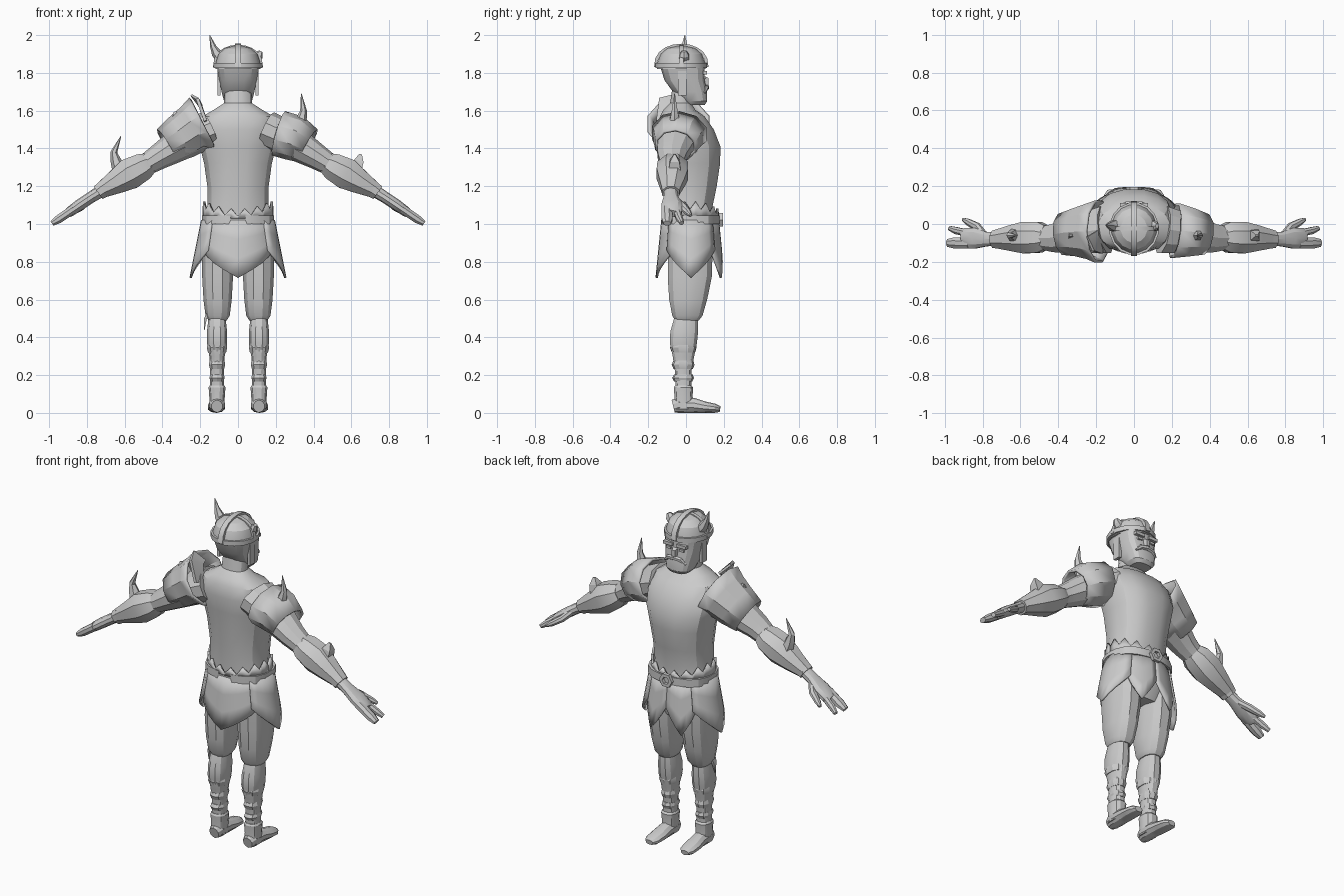
import bpy, bmesh, math
from mathutils import Vector

grey = bpy.data.materials.new("plain grey")
grey.diffuse_color = (0.6, 0.6, 0.6, 1)


def finish(name, bm, thick=0, angle=25):
    bmesh.ops.recalc_face_normals(bm, faces=bm.faces)
    me = bpy.data.meshes.new(name)
    bm.to_mesh(me)
    bm.free()
    me.materials.append(grey)
    ob = bpy.data.objects.new(name, me)
    bpy.context.collection.objects.link(ob)
    if thick:
        mod = ob.modifiers.new("thickness", 'SOLIDIFY')
        mod.thickness, mod.offset = thick, 0
    bpy.ops.object.select_all(action='DESELECT')
    ob.select_set(True)
    bpy.context.view_layer.objects.active = ob
    bpy.ops.object.shade_smooth_by_angle(angle=math.radians(angle))
    return ob


def skin(name, rings, caps=True, closed=True, thick=0, angle=25):
    """Bridge a list of equal point rows."""
    bm = bmesh.new()
    rows = [[bm.verts.new(p) for p in r] for r in rings]
    n = len(rows[0])
    for a, b in zip(rows, rows[1:]):
        for i in range(n if closed else n - 1):
            j = (i + 1) % n
            bm.faces.new((a[i], a[j], b[j], b[i]))
    if caps and closed:
        bm.faces.new(rows[0])
        bm.faces.new(rows[-1])
    return finish(name, bm, thick, angle)


def stack(name, secs, cx=0, n=16, power=2.4, caps=True, thick=0):
    """Upright body from (z, half width, back y, front y)."""
    def c(v):
        return math.copysign(abs(v) ** (2 / power), v)
    ang = [2 * math.pi * (i + .5) / n for i in range(n)]
    return skin(name, [[(cx + hx * c(math.cos(a)), (y0 + y1) / 2 + (y1 - y0) / 2 * c(math.sin(a)), z)
                        for a in ang] for z, hx, y0, y1 in secs], caps, True, thick)


def limb(name, pts, u=(0, 1, 0), n=10, caps=True, thick=0, side=1, angle=25):
    """Sweep along (x, y, z, radius along u, radius across)."""
    P = [Vector((p[0] * side, p[1], p[2])) for p in pts]
    u = Vector(u)
    rings = []
    for i, p in enumerate(pts):
        t = (P[min(i + 1, len(P) - 1)] - P[max(i - 1, 0)]).normalized()
        v = t.cross(u).normalized()
        w = v.cross(t)
        rings.append([P[i] + w * p[3] * math.cos(a) + v * p[4] * math.sin(a)
                      for a in [2 * math.pi * (k + .5) / n for k in range(n)]])
    return skin(name, rings, caps, True, thick, angle)


def box(name, loc, size, taper=1.0):
    bm = bmesh.new()
    bmesh.ops.create_cube(bm, size=1)
    for v in bm.verts:
        k = taper if v.co.y > 0 else 1
        v.co = Vector((v.co.x * size[0] * k + loc[0], v.co.y * size[1] + loc[1], v.co.z * size[2] * k + loc[2]))
    return finish(name, bm)


# Torso and neck
stack("torso", [(.97, .18, -.11, .15), (1.08, .165, -.11, .14), (1.2, .165, -.12, .165), (1.32, .182, -.13, .183),
                (1.41, .205, -.14, .185), (1.5, .215, -.15, .15), (1.57, .19, -.14, .1), (1.605, .13, -.12, .05),
                (1.64, .075, -.085, .03), (1.74, .07, -.07, .04)])

# Head, face and beard
stack("head", [(1.63, .055, 0, .1), (1.65, .075, -.02, .113), (1.70, .088, -.07, .113),
               (1.76, .1, -.115, .1), (1.84, .115, -.14, .1)], power=3)
box("nose", (0, .105, 1.755), (.035, .03, .06), .6)
for s in (-1, 1):
    limb("moustache", [(0, .112, 1.725, .012, .014), (.04, .108, 1.72, .012, .014), (.07, .1, 1.695, .005, .006)],
         n=6, side=s)
    box("brow", (s * .045, .1, 1.8), (.06, .02, .018))
    box("cheek_guard", (s * .1, -.02, 1.75), (.016, .045, .14))
    box("eye", (s * .042, .1, 1.775), (.03, .012, .014))

# Helmet
stack("helmet_dome", [(1.82, .122, -.155, .105), (1.855, .12, -.153, .103), (1.9, .105, -.135, .085),
                      (1.93, .07, -.1, .05), (1.942, .025, -.05, 0)], power=2)
stack("helmet_band", [(1.825, .12, -.155, .105), (1.825, .132, -.165, .115), (1.852, .132, -.165, .115),
                      (1.852, .118, -.15, .1)], power=2, caps=False)
arc = [math.pi * i / 10 for i in range(11)]
limb("helmet_ridge", [(0, -.025 + .136 * math.cos(a), 1.83 + .116 * math.sin(a) ** .8, .022, .012) for a in arc],
     u=(1, 0, 0), n=4)
limb("helmet_cross_strap", [(.125 * math.cos(a), -.025, 1.83 + .112 * math.sin(a) ** .8, .015, .01) for a in arc],
     n=4)
limb("helmet_horn", [(-.09, -.01, 1.88, .035, .032), (-.115, -.01, 1.905, .03, .026),
                     (-.132, -.008, 1.94, .018, .016), (-.15, -.006, 2, .002, .002)], n=6)
limb("broken_horn", [(.09, -.01, 1.875, .032, .03), (.112, -.01, 1.895, .028, .024), (.122, -.01, 1.915, .015, .01)],
     n=6)

# Arms, bracers and hands
for s in (-1, 1):
    limb("upper_arm", [(.15, -.03, 1.5, .13, .1), (.24, -.045, 1.46, .115, .095), (.33, -.06, 1.41, .1, .085),
                       (.42, -.075, 1.355, .078, .068), (.5, -.075, 1.305, .06, .055), (.56, -.075, 1.265, .06, .05)],
         side=s)
    limb("bracer", [(.465, -.07, 1.325, .068, .06), (.5, -.07, 1.305, .088, .078), (.575, -.072, 1.265, .09, .09),
                    (.65, -.075, 1.22, .072, .068), (.735, -.08, 1.172, .05, .042)], n=8, side=s)
    limb("bracer_cuff", [(.71, -.08, 1.187, .054, .048), (.74, -.08, 1.165, .05, .044)], n=8, side=s)
    limb("palm", [(.72, -.08, 1.178, .036, .034), (.78, -.08, 1.14, .04, .03), (.84, -.075, 1.1, .058, .03),
                  (.89, -.075, 1.065, .056, .027), (.905, -.078, 1.055, .045, .022)], side=s)
    limb("fingers", [(.87, -.102, 1.08, .031, .025), (.95, -.1, 1.025, .031, .024), (.985, -.1, 1.003, .022, .015)],
         n=8, side=s)
    limb("forefinger", [(.85, -.055, 1.09, .02, .022), (.94, -.035, 1.03, .02, .02), (.975, -.022, 1.005, .013, .013)],
         n=8, side=s)
    limb("thumb", [(.79, -.06, 1.13, .02, .02), (.83, -.015, 1.09, .024, .02), (.88, .012, 1.06, .018, .017),
                   (.905, .025, 1.045, .009, .009)], n=8, side=s)

# Shoulder armour: plain on one side, high collar on the other
limb("shoulder_plate", [(.215, -.035, 1.48, .145, .115), (.30, -.045, 1.455, .125, .115),
                        (.37, -.055, 1.415, .105, .093)], n=10, caps=False, thick=.015)
limb("collar_shoulder_plate", [(-.185, -.04, 1.53, .165, .15), (-.235, -.04, 1.505, .145, .125),
                               (-.30, -.045, 1.46, .125, .115), (-.375, -.055, 1.415, .107, .095)],
     n=10, caps=False, thick=.015)
limb("high_collar_flap", [(-.17, -.13, 1.54, .04, .012), (-.205, -.1, 1.64, .07, .012), (-.22, -.05, 1.655, .06, .008)],
     n=4)

# Spikes and broken spikes on shoulders and bracers
for name, x, z, tip in (("shoulder_spike", .325, 1.53, (.335, 1.69)), ("bracer_spike", -.635, 1.31, (-.62, 1.465))):
    s = math.copysign(1, x)
    limb(name, [(x - s * .01, -.06, z - .03, .042, .04), (x + s * .01, -.06, z + .02, .03, .03),
                (x + s * .022, -.06, z + .07, .018, .018), (tip[0], -.06, tip[1], .002, .002)], n=6)
for name, x, z in (("broken_shoulder_spike", -.31, 1.54), ("broken_bracer_spike", .625, 1.315)):
    s = math.copysign(1, x)
    limb(name, [(x, -.06, z - .02, .045, .045), (x + s * .016, -.06, z + .02, .035, .035),
                (x + s * .024, -.06, z + .055, .006, .01)], n=4, angle=10)

# Belt with buckle
stack("belt", [(1.0, .175, -.115, .165), (1.0, .194, -.13, .18), (1.045, .194, -.13, .18), (1.045, .17, -.115, .16)],
      caps=False)
ring = [2 * math.pi * k / 6 for k in range(6)]
skin("buckle", [[(r * math.cos(a), y, 1.022 + r * math.sin(a)) for a in ring]
                for r, y in ((.022, .175), (.022, .195), (.042, .195), (.042, .175))], caps=False)


# Curved plates that wrap the waist
def wrap(name, a0, a1, cols, z0, z1, grow=0, rows=3):
    grid = []
    for r in range(rows + 1):
        line = []
        for c in range(cols + 1):
            t = c / cols
            a = math.radians(a0 + (a1 - a0) * t)
            z = z0(t, c) + (z1(t, c) - z0(t, c)) * r / rows
            d = max(0, 1.02 - z)
            line.append(((.182 + grow + d * .2) * math.cos(a), .022 + (.147 + grow + d * .1) * math.sin(a), z))
        grid.append(line)
    skin(name, grid, closed=False, thick=.012)


# Jagged waist guard, taller at the hips
wrap("waist_guard", 0, 360, 32, lambda t, c: 1.03,
     lambda t, c: (1.10 if c % 2 else 1.06) + .02 * math.cos(4 * math.pi * t), rows=1)

# Skirt flaps
def point(t, c):
    return .86 - .145 * (1 - abs(2 * t - 1)) ** .9


def top(t, c):
    return 1.02


wrap("back_flap", 212, 328, 10, point, top)
wrap("right_flap", -45, 48, 8, point, top, .008)
wrap("left_flap", 132, 225, 8, point, top, .008)
wrap("front_right_flap", 42, 90, 6, point, top)
wrap("front_left_flap", 90, 138, 6, point, top)
stack("hips", [(.78, .14, -.09, .12), (.86, .175, -.105, .145), (1.0, .178, -.11, .15)])

# Legs, shin wraps and boots
for s in (-1, 1):
    x = s * .111
    stack("thigh", [(.49, .05, -.06, .07), (.515, .066, -.075, .09), (.6, .077, -.092, .115), (.72, .084, -.1, .14),
                    (.88, .084, -.1, .145)], cx=s * .108, n=12)
    stack("lower_leg", [(.1, .04, -.055, .03), (.22, .037, -.06, .03), (.3, .042, -.072, .045), (.37, .055, -.088, .06),
                        (.43, .055, -.085, .066), (.5, .047, -.065, .065), (.54, .04, -.05, .06)], cx=x, n=12)
    for z, h, r in ((.345, .05, .056), (.255, .045, .045), (.185, .035, .042)):
        stack("shin_wrap", [(z - h / 2, r - .006, -.03 - r * .8, -.008 + r), (z, r, -.04 - r * .8, r),
                            (z + h / 2, r - .004, -.03 - r * .8, -.006 + r)], cx=x, n=10)
    stack("boot_shaft", [(.02, .042, -.065, .04), (.08, .042, -.062, .035), (.135, .046, -.066, .04),
                         (.145, .04, -.06, .03)], cx=x, n=12)
    limb("foot", [(.111, -.068, .035, .03, .034), (.111, -.04, .042, .043, .042), (.111, .04, .04, .044, .04),
                  (.114, .1, .03, .048, .03), (.116, .155, .024, .044, .024), (.117, .18, .02, .025, .015)],
         u=(1, 0, 0), n=10, side=s)

# Knee spike on one leg
limb("knee_spike", [(-.155, -.02, .53, .03, .015), (-.172, -.02, .5, .02, .01), (-.178, -.02, .44, .002, .002)], n=4)
